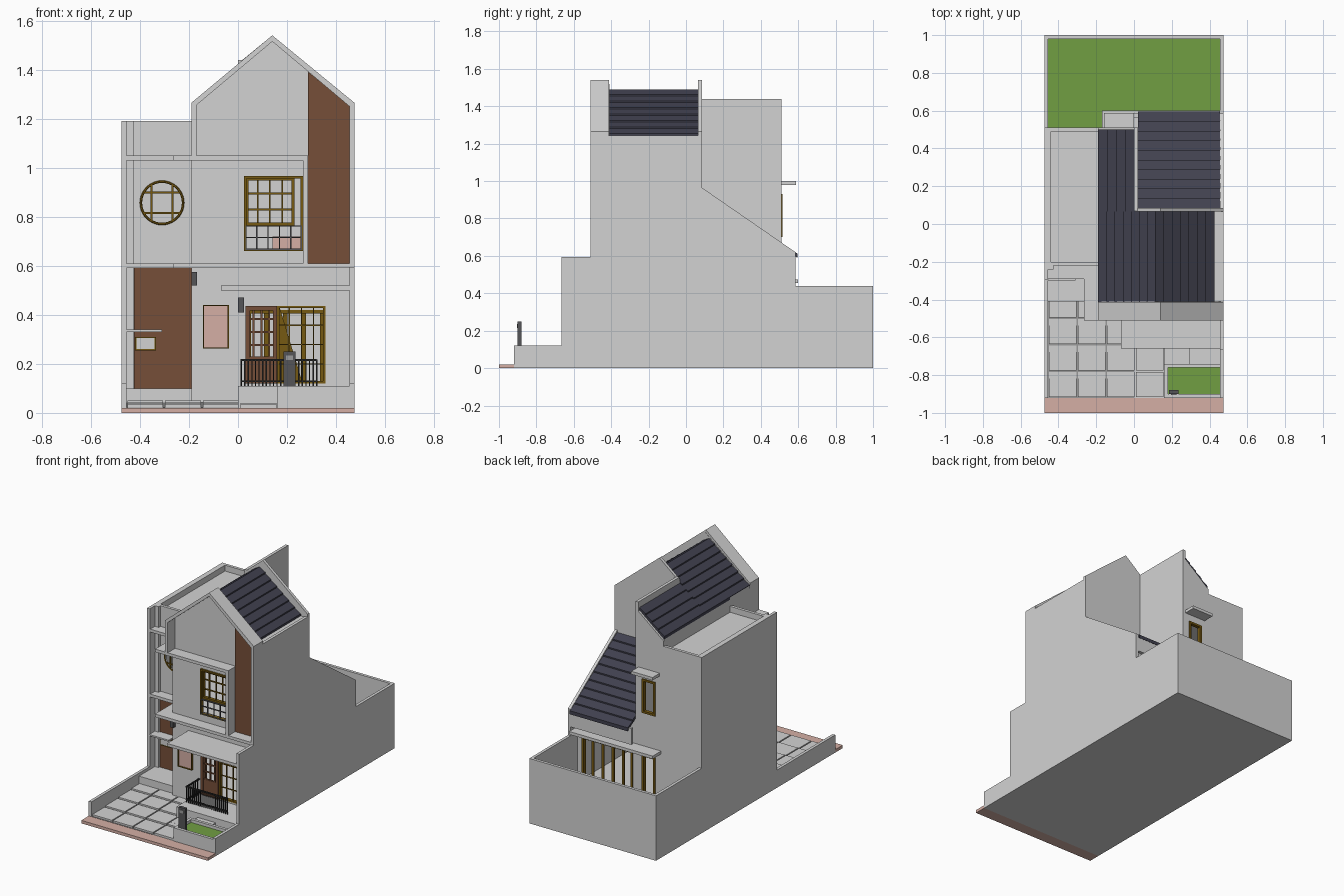
import bpy, bmesh, math
from mathutils import Vector

if "Cube" in bpy.data.objects:
    bpy.data.objects.remove(bpy.data.objects["Cube"])


def colour(name, r, g, b):
    m = bpy.data.materials.new(name)
    m.diffuse_color = (r, g, b, 1)
    m.use_nodes = True
    m.node_tree.nodes["Principled BSDF"].inputs["Base Color"].default_value = m.diffuse_color
    return m


WALL = colour("plaster", .65, .65, .65)
WOOD = colour("brown_wood", .18, .078, .04)
GOLD = colour("gold_frame", .18, .10, .006)
ROOF = colour("roof_tile", .053, .053, .078)
GRASS = colour("grass", .165, .345, .055)
PINK = colour("pink_stone", .66, .43, .375)
DARK = colour("dark_metal", .09, .09, .095)
BLACK = colour("black_iron", .02, .02, .02)
JOINT = colour("paving_joint", .33, .33, .33)


def prism(name, polys, axis, a, b, mat):
    """Extrude 2D outlines along an axis from a to b."""
    place = {'x': lambda p, t: (t, p[0], p[1]), 'y': lambda p, t: (p[0], t, p[1]),
             'z': lambda p, t: (p[0], p[1], t)}[axis]
    bm = bmesh.new()
    for pts in polys:
        f = bm.faces.new([bm.verts.new(place(p, a)) for p in pts])
        ext = bmesh.ops.extrude_face_region(bm, geom=[f])
        shift = Vector(place((0, 0), b - a))
        bmesh.ops.translate(bm, vec=shift,
                            verts=[v for v in ext['geom'] if isinstance(v, bmesh.types.BMVert)])
    bmesh.ops.recalc_face_normals(bm, faces=bm.faces)
    me = bpy.data.meshes.new(name)
    bm.to_mesh(me)
    bm.free()
    me.materials.append(mat)
    ob = bpy.data.objects.new(name, me)
    bpy.context.collection.objects.link(ob)
    return ob


def boxes(name, items, mat):
    """Several axis-aligned boxes (x0, x1, y0, y1, z0, z1) in one object."""
    bm = bmesh.new()
    for x0, x1, y0, y1, z0, z1 in items:
        vs = bmesh.ops.create_cube(bm, size=1)['verts']
        for v in vs:
            v.co = (x0 if v.co.x < 0 else x1, y0 if v.co.y < 0 else y1, z0 if v.co.z < 0 else z1)
    me = bpy.data.meshes.new(name)
    bm.to_mesh(me)
    bm.free()
    me.materials.append(mat)
    ob = bpy.data.objects.new(name, me)
    bpy.context.collection.objects.link(ob)
    return ob


def cut(ob, cutter):
    mod = ob.modifiers.new("opening", 'BOOLEAN')
    mod.object, mod.operation, mod.solver = cutter, 'DIFFERENCE', 'EXACT'
    cutter.hide_render = True
    bpy.context.view_layer.objects.active = ob
    bpy.ops.object.modifier_apply(modifier=mod.name)
    bpy.data.objects.remove(cutter)


def window(name, x0, x1, z0, z1, y, nx, nz, mat, w=.01, bar=.005):
    """Frame with nx by nz panes."""
    d = .012
    items = [(x0, x0 + w, y - d, y + d, z0, z1), (x1 - w, x1, y - d, y + d, z0, z1),
             (x0, x1, y - d, y + d, z0, z0 + w), (x0, x1, y - d, y + d, z1 - w, z1)]
    for i in range(1, nx):
        x = x0 + (x1 - x0) * i / nx
        items.append((x - bar / 2, x + bar / 2, y - .004, y + .004, z0, z1))
    for i in range(1, nz):
        z = z0 + (z1 - z0) * i / nz
        items.append((x0, x1, y - .004, y + .004, z - bar / 2, z + bar / 2))
    return boxes(name, items, mat)


def tiled_roof(name, axis, low, high, a, b, rows):
    """Overlapping tile rows between two points of the slope."""
    lo, hi = Vector(low), Vector(high)
    polys = []
    for i in range(rows):
        p, q = lo.lerp(hi, i / rows), lo.lerp(hi, (i + 1) / rows)
        polys.append([(p.x, p.y - .015), (q.x, q.y - .015), (q.x, q.y), (p.x, p.y + .009)])
    return prism(name, polys, axis, a, b, ROOF)


# Ground, pavement and gardens
boxes("ground_slab", [(-.475, .475, -.92, 1, 0, .02)], WALL)
boxes("pavement", [(-.475, .475, -1, -.92, 0, .02)], PINK)
boxes("back_lawn", [(-.455, .455, .51, .98, .02, .06)], GRASS)
boxes("planter_lawn", [(.18, .455, -.9, -.76, .02, .09)], GRASS)
boxes("planter_wall", [(.16, .455, -.92, -.9, .02, .11), (.16, .455, -.76, -.74, .02, .11),
                       (.16, .18, -.9, -.76, .02, .11)], WALL)
prism("driveway_bed", [[(-.92, .02), (-.22, .02), (-.22, .05), (-.92, .022)]], 'x', -.455, 0, JOINT)
tiles = []
for i in range(4):
    for j in range(5):
        x0, y0 = -.455 + i * .154, -.92 + j * .14
        z = [.022 + (y0 + .92) * .04, .028 + (y0 + .92) * .04]
        if i == 3 and j > 1:
            continue
        tiles.append((x0 + .004, x0 + .15, y0 + .004, y0 + .136, z[0] - .005, z[1] + .006))
boxes("driveway_tiles", tiles, WALL)
boxes("porch", [(0, .455, -.66, -.43, .02, .11), (.16, .295, -.74, -.66, .02, .08),
                (.01, .15, -.74, -.66, .02, .04)], WALL)

# Boundary and side walls
prism("right_wall", [[(-.92, 0), (1, 0), (1, .44), (.585, .44), (.585, .62), (.085, .965), (.085, 1.245),
                      (-.415, 1.245), (-.415, 1.265), (-.51, 1.265), (-.51, .595), (-.665, .595),
                      (-.665, .12), (-.92, .12)]], 'x', .455, .475, WALL)
prism("left_wall", [[(-.92, 0), (1, 0), (1, .44), (.51, .44), (.51, 1.19), (-.295, 1.19),
                     (-.295, .12), (-.92, .12)]], 'x', -.475, -.455, WALL)
boxes("back_boundary_wall", [(-.475, .475, .98, 1, 0, .44)], WALL)
boxes("corner_column", [(-.455, -.427, -.24, -.2, .02, 1.19)], WALL)

# Front walls with openings
front = prism("front_gable_wall", [[(-.19, .02), (.46, .02), (.46, 1.262), (.14, 1.52), (-.19, 1.25)]],
              'y', -.43, -.41, WALL)
cut(front, boxes("cutter", [(.025, .265, -.5, -.3, .66, .965), (.03, .355, -.5, -.3, .12, .435)], WALL))
left = boxes("left_front_wall", [(-.455, -.19, -.22, -.2, .02, 1.19)], WALL)
bpy.ops.mesh.primitive_cylinder_add(vertices=40, radius=.088, depth=.3, location=(-.31, -.21, .857),
                                    rotation=(math.pi / 2, 0, 0))
cut(left, bpy.context.object)
boxes("bay_side_wall", [(-.19, -.17, -.411, -.2, .02, 1.25), (-.19, -.17, -.2, .5, 1.03, 1.235)], WALL)

# Back walls
back = prism("back_wall", [[(-.46, .02), (.46, .02), (.46, .65), (.01, .65), (.01, 1.385), (-.19, 1.225),
                            (-.19, 1.19), (-.46, 1.19)]], 'y', .49, .51, WALL)
cut(back, boxes("cutter", [(-.13, -.03, .4, .6, .7, .93), (-.13, -.03, .4, .6, .1, .42),
                           (.04, .42, .4, .6, .08, .42)], WALL))
boxes("upper_party_wall", [(0, .02, .07, .51, .6, 1.44)], WALL)
prism("back_gable", [[(0, .61), (.475, .61), (.475, 1.265), (.14, 1.54), (0, 1.425)]], 'y', .065, .085, WALL)
boxes("roof_eave_wall", [(0, .475, .565, .585, .5, .61)], WALL)

# Gable frame, ledges, canopies and flat roof
prism("gable_frame", [[(-.19, 1.05), (-.17, 1.05), (-.17, 1.255), (.14, 1.515), (.455, 1.25), (.475, 1.25),
                       (.475, 1.265), (.14, 1.54), (-.19, 1.265)]], 'y', -.51, -.412, WALL)
for nm, z, xr in (("lower_floor_ledge", .59, .455), ("upper_floor_ledge", 1.03, .285)):
    prism(nm, [[(-.455, -.2), (-.455, -.29), (-.265, -.29), (-.265, -.51), (xr, -.51), (xr, -.42),
                (-.18, -.42), (-.18, -.2)]], 'z', z, z + .02, WALL)
boxes("window_side_fin", [(.265, .285, -.51, -.43, .61, 1.05)], WALL)
boxes("porch_canopy", [(-.07, .455, -.66, -.43, .50, .52)], WALL)
boxes("side_canopy", [(-.455, -.31, -.3, -.22, .33, .34)], WALL)
boxes("back_canopies", [(-.16, 0, .51, .587, .98, 1), (-.17, .455, .51, .6, .455, .475)], WALL)
boxes("flat_roof", [(-.455, -.18, -.2, .49, 1.13, 1.15)], WALL)
boxes("flat_roof_parapet", [(-.455, -.44, -.2, .49, 1.15, 1.19)], WALL)
boxes("floors", [(-.455, .455, -.41, .49, .02, .1)], WALL)
boxes("upper_floors", [(-.17, .455, -.41, .49, .59, .608), (-.455, -.17, -.2, .49, .59, .608),
                       (-.17, .455, -.41, .066, 1.03, 1.048), (-.17, 0, .066, .49, 1.03, 1.048)], WALL)

# Tiled roofs
tiled_roof("main_roof_left", 'y', (-.19, 1.245), (.115, 1.49), -.413, .065, 7)
tiled_roof("main_roof_right", 'y', (.425, 1.245), (.115, 1.49), -.413, .065, 7)
tiled_roof("main_roof_extension", 'y', (-.19, 1.245), (0, 1.398), .065, .5, 4)
tiled_roof("back_roof", 'x', (.595, .605), (.085, .95), .02, .455, 10)
boxes("right_eave", [(.42, .456, -.413, .066, 1.22, 1.24)], WALL)

# Timber cladding and doors
prism("timber_cladding", [[(.285, .61), (.455, .61), (.455, 1.252), (.285, 1.392)]], 'y', -.438, -.43, WOOD)
boxes("garage_door", [(-.425, -.19, -.229, -.22, .055, .59)], WOOD)
window("entrance_door", .03, .16, .12, .435, -.43, 4, 6, WOOD, .018, .008)
boxes("entrance_door_panel", [(.03, .16, -.436, -.428, .12, .225)], WOOD)

# Windows
window("porch_window", .16, .357, .12, .437, -.42, 4, 4, GOLD)
window("bay_window_frame", .025, .265, .66, .967, -.43, 1, 1, GOLD)
window("bay_window_panes", .03, .23, .765, .96, -.42, 4, 3, GOLD, .012, .007)
window("bay_window_railing", .03, .262, .665, .765, -.432, 5, 2, DARK, .005, .005)
window("upper_back_window", -.13, -.03, .7, .93, .505, 1, 1, GOLD, .014)
window("lower_back_window", -.13, -.03, .1, .42, .505, 1, 1, GOLD, .014)
window("garden_doors", .04, .42, .08, .42, .505, 5, 1, GOLD, .014, .018)
boxes("pink_panel", [(-.14, -.04, -.437, -.43, .265, .437)], PINK)
window("pink_panel_frame", -.143, -.037, .262, .44, -.432, 1, 1, GOLD, .005)
boxes("door_plate", [(-.415, -.34, -.236, -.228, .26, .305)], WALL)
window("door_plate_frame", -.42, -.335, .255, .31, -.226, 1, 1, GOLD, .005)
bpy.ops.mesh.primitive_torus_add(major_segments=40, minor_segments=6, major_radius=.086, minor_radius=.005,
                                 location=(-.31, -.22, .857), rotation=(math.pi / 2, 0, 0))
bpy.context.object.name = "round_window_ring"
bpy.context.object.data.materials.append(GOLD)
boxes("round_window_bars", [b for s in (-.042, .042) for b in
      ((-.31 + s - .004, -.31 + s + .004, -.224, -.216, .783, .931),
       (-.384, -.236, -.224, -.216, .857 + s - .004, .857 + s + .004))], GOLD)

# Inside pieces seen through the windows
boxes("bed", [(.14, .4, -.3, 0, .61, .72)], PINK)
prism("stair", [[(.17, .1), (.27, .1), (.17, .43)]], 'y', -.2, -.17, GOLD)

# Porch railing, lamps and mailbox post
rails = [(.01, .32, -.575, -.565, z, z + .008) for z in (.125, .212)]
rails += [(.01, .018, -.575, -.435, z, z + .008) for z in (.125, .212)]
rails += [(.01 + .0147 * i, .015 + .0147 * i, -.573, -.567, .11, .218) for i in range(22)]
rails += [(.011, .016, -.555 + .02 * i, -.55 + .02 * i, .11, .218) for i in range(6)]
boxes("porch_railing", rails, BLACK)
boxes("wall_lamps", [(-.19, -.167, -.455, -.43, .52, .575), (0, .025, -.455, -.43, .41, .47)], DARK)
boxes("gate_post", [(.185, .235, -.9, -.88, .09, .25)], DARK)
boxes("gate_post_plate", [(.195, .225, -.904, -.9, .215, .235)], JOINT)
